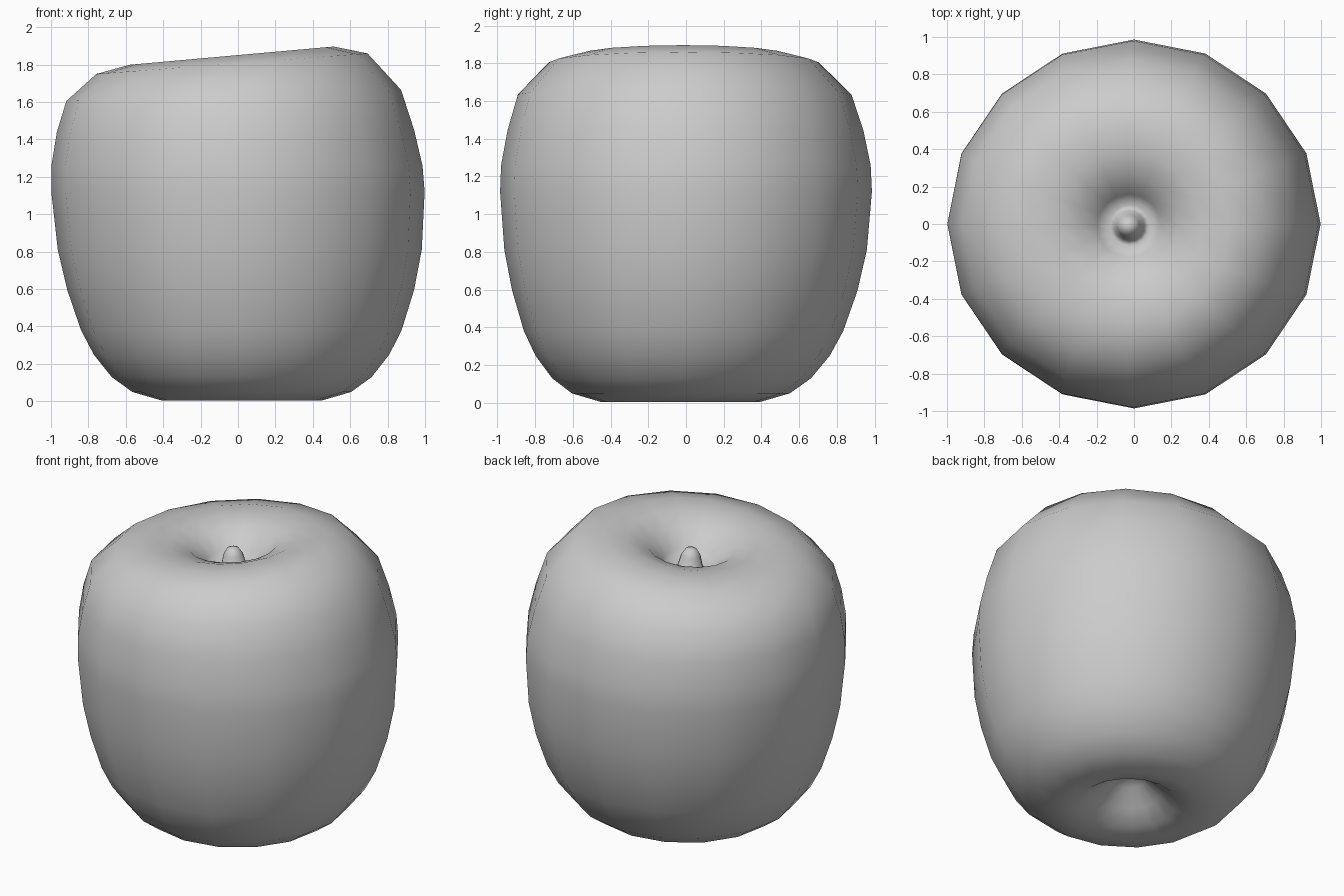
import bpy
import bmesh
from math import cos, sin, tau

cube = bpy.data.objects.get("Cube")
if cube:
    bpy.data.objects.remove(cube, do_unlink=True)

SIDES = 16

skin = bpy.data.materials.new("light_grey")
skin.use_nodes = True
grey = (0.6, 0.6, 0.6, 1)
skin.diffuse_color = grey
skin.node_tree.nodes["Principled BSDF"].inputs["Base Color"].default_value = grey


def lean(x, y, z):
    """Give the round body its slightly crooked growth."""
    tilt = 0.09 * x * (max(0, z - 1.3) / 0.55) ** 2
    shift_x = 0.02 - 0.055 * (z / 1.85) ** 2
    shift_y = -0.03 * ((z - 1.1) / 1.1) ** 2
    return x + shift_x, y * 0.988 + shift_y, z + tilt


def lathe(name, profile):
    """Turn (radius, height) points around z; zero radius makes a pole."""
    bm = bmesh.new()
    rings = []
    for r, z in profile:
        count = SIDES if r else 1
        rings.append([bm.verts.new(lean(r * cos(tau * i / SIDES), r * sin(tau * i / SIDES), z))
                      for i in range(count)])
    for low, high in zip(rings, rings[1:]):
        for i in range(SIDES):
            j = i + 1
            corners = [low[i % len(low)], low[j % len(low)],
                       high[j % len(high)], high[i % len(high)]]
            bm.faces.new(list(dict.fromkeys(corners)))
    bmesh.ops.recalc_face_normals(bm, faces=bm.faces)
    for face in bm.faces:
        face.smooth = True
    mesh = bpy.data.meshes.new(name)
    bm.to_mesh(mesh)
    bm.free()
    mesh.materials.append(skin)
    obj = bpy.data.objects.new(name, mesh)
    bpy.context.collection.objects.link(obj)
    return obj


# Hollow underneath, bulging sides, rim, then the hollow and stub of the stem
underside = [(0, 0.24), (0.1, 0.19), (0.2, 0.1), (0.3, 0.03), (0.43, 0.005)]
sides = [(0.585, 0.05), (0.695, 0.13), (0.79, 0.25), (0.857, 0.38), (0.927, 0.595),
         (0.973, 0.81), (0.998, 1.12), (0.992, 1.26), (0.955, 1.445), (0.895, 1.635)]
rim = [(0.725, 1.805), (0.545, 1.848), (0.4, 1.838), (0.27, 1.795)]
stem = [(0.17, 1.7), (0.11, 1.63), (0.08, 1.66), (0.06, 1.74), (0.035, 1.78), (0, 1.79)]
lathe("fruit_body", underside + sides + rim + stem)
